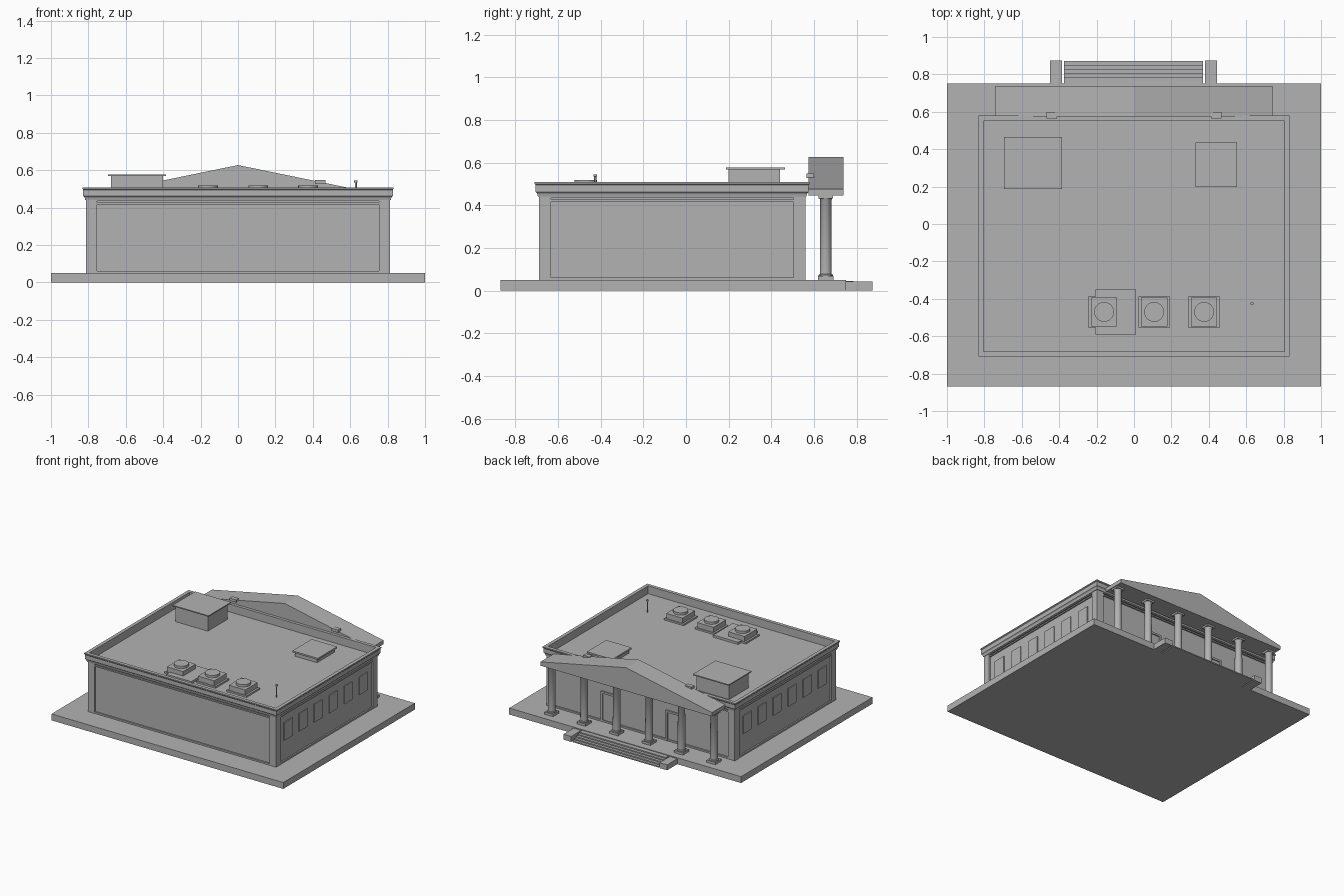
import bpy, bmesh, math
from mathutils import Vector

cube = bpy.data.objects.get("Cube")
if cube:
    bpy.data.objects.remove(cube, do_unlink=True)

stone = bpy.data.materials.new("grey_stone")
stone.use_nodes = True
GREY = (0.45, 0.45, 0.45, 1)
stone.diffuse_color = GREY
stone.node_tree.nodes["Principled BSDF"].inputs["Base Color"].default_value = GREY


def finish(name, bm, smooth=False):
    bmesh.ops.recalc_face_normals(bm, faces=bm.faces)
    mesh = bpy.data.meshes.new(name)
    bm.to_mesh(mesh)
    bm.free()
    mesh.materials.append(stone)
    obj = bpy.data.objects.new(name, mesh)
    bpy.context.collection.objects.link(obj)
    if smooth:
        bpy.ops.object.select_all(action='DESELECT')
        obj.select_set(True)
        bpy.context.view_layer.objects.active = obj
        bpy.ops.object.shade_smooth_by_angle(angle=math.radians(40))
    return obj


def add_box(bm, x, y, z):
    """Add a box given its (low, high) range on each axis."""
    verts = bmesh.ops.create_cube(bm, size=1)["verts"]
    for v in verts:
        v.co = Vector([(r[0] + r[1]) / 2 + c * (r[1] - r[0])
                       for r, c in zip((x, y, z), v.co)])


def box(name, x, y, z):
    bm = bmesh.new()
    add_box(bm, x, y, z)
    return finish(name, bm)


def around(c, half):
    return (c - half, c + half)


def lathe(name, x, y, profile, sides=24):
    """Spin a (radius, height) profile about a vertical axis."""
    bm = bmesh.new()
    rings = [[bm.verts.new((x + r * math.cos(math.tau * i / sides),
                            y + r * math.sin(math.tau * i / sides), z))
              for i in range(sides)] for r, z in profile]
    for low, high in zip(rings, rings[1:]):
        for i in range(sides):
            j = (i + 1) % sides
            bm.faces.new((low[i], low[j], high[j], high[i]))
    bm.faces.new(rings[0])
    bm.faces.new(rings[-1])
    return finish(name, bm, smooth=True)


# Ground slab and main walls
WX, FRONT, BACK = 0.8125, -0.69, 0.56
DECK = 0.445
GROUND = 0.05
box("ground_slab", (-1, 1), (-0.87, 0.75), (0, GROUND))
DEPTH = 0.012
box("wall_core", (-WX + DEPTH, WX - DEPTH), (FRONT + DEPTH, BACK - DEPTH), (GROUND, DECK))

# Corner piers framing the recessed wall panels
for sx, side in ((-1, "right"), (1, "left")):
    xr = tuple(sorted((sx * 0.755, sx * WX)))
    box("front_pier_" + side, xr, (FRONT, FRONT + 0.057), (GROUND, DECK))
    box("back_pier_" + side, xr, (BACK - 0.057, BACK), (GROUND, DECK))

# Plinth and upper rails
for name, z, inset in (("plinth", (GROUND, 0.062), 0.001),
                       ("panel_head_rail", (0.416, 0.426), 0.001),
                       ("frieze_band", (0.434, DECK), 0.0)):
    box(name, around(0, WX - inset), (FRONT + inset, BACK - inset), z)

# Cornice and parapet: a profile swept round the rectangular roof edge
bm = bmesh.new()
profile = [(-0.01, 0.44), (0.004, 0.44), (0.008, 0.455), (0.015, 0.462),
           (0.015, 0.495), (0.019, 0.5), (0.019, 0.508), (-0.008, 0.508), (-0.008, 0.44)]
loops = []
for off, z in profile:
    x, y0, y1 = WX + off, FRONT - off, BACK + off
    loops.append([bm.verts.new(p) for p in
                  ((-x, y0, z), (x, y0, z), (x, y1, z), (-x, y1, z))])
for a, b in zip(loops, loops[1:]):
    for i in range(4):
        j = (i + 1) % 4
        bm.faces.new((a[i], a[j], b[j], b[i]))
finish("cornice", bm)
box("roof_deck", around(0, WX - 0.005), (FRONT + 0.005, BACK - 0.005), (0.437, DECK + 0.002))

# Windows along both side walls
for sx, side in ((-1, "right"), (1, "left")):
    bm = bmesh.new()
    face = sx * (WX - DEPTH)
    for i in range(6):
        add_box(bm, around(face, 0.007), around(-0.53 + 0.185 * i, 0.05), (0.215, 0.355))
    finish("windows_" + side, bm)

# Portico doors with raised surrounds
wall = BACK - DEPTH
for x, side in ((-0.28, "right"), (0.28, "left")):
    box("door_leaf_" + side, around(x, 0.05), around(wall, 0.004), (GROUND, 0.27))
    bm = bmesh.new()
    for sx in (-1, 1):
        add_box(bm, around(x + sx * 0.058, 0.008), around(wall, 0.012), (GROUND, 0.285))
    add_box(bm, around(x, 0.066), around(wall, 0.012), (0.27, 0.285))
    finish("door_frame_" + side, bm)

# Portico columns
CY = 0.655
for i in range(6):
    x = -0.7 + 0.28 * i
    n = str(i + 1)
    box("column_base_" + n, around(x, 0.037), around(CY, 0.037), (GROUND, 0.068))
    lathe("column_shaft_" + n, x, CY, [(0.033, 0.068), (0.033, 0.074), (0.028, 0.078),
                                       (0.026, 0.425), (0.031, 0.432)])
    box("column_capital_" + n, around(x, 0.033), around(CY, 0.033), (0.432, 0.447))

# Entablature and pediment
PY = (0.575, 0.737)
box("entablature", (-0.74, 0.74), PY, (DECK, 0.475))
bm = bmesh.new()
ends = [[bm.verts.new((x, y, z)) for x, z in ((-0.74, 0.475), (0.74, 0.475), (0, 0.627))]
        for y in PY]
for f in ends:
    bm.faces.new(f)
for i in range(3):
    j = (i + 1) % 3
    bm.faces.new((ends[0][i], ends[0][j], ends[1][j], ends[1][i]))
finish("pediment", bm)
for x, side in ((-0.44, "right"), (0.44, "left")):
    box("pediment_bracket_" + side, around(x, 0.028), (0.565, 0.6), (0.527, 0.548))

# Entrance steps and cheek blocks
for i in range(5):
    box("step_" + str(i + 1), (-0.375, 0.37), (0.745, 0.872 - 0.022 * i),
        (0, 0.009 * (i + 1)))
for x, side in ((-0.417, "right"), (0.412, "left")):
    box("step_cheek_" + side, around(x, 0.033), (0.745, 0.875), (0, 0.042))

# Roof stair house
box("roof_house", (-0.68, -0.4), (0.2, 0.44), (DECK, 0.568))
box("roof_house_lid", (-0.695, -0.385), (0.187, 0.465), (0.568, 0.576))

# Roof hatch
box("roof_hatch", (0.345, 0.535), (0.21, 0.425), (DECK, 0.478))
box("roof_hatch_lid", (0.33, 0.55), (0.198, 0.437), (0.478, 0.49))

# Air units: pad, housing and round fan
AY = -0.47
for i, x in enumerate((-0.16, 0.108, 0.375)):
    n = str(i + 1)
    box("air_unit_pad_" + n, around(x, 0.085), around(AY, 0.083), (DECK, 0.46))
    box("air_unit_" + n, around(x, 0.07), around(AY, 0.077), (DECK, 0.5))
    lathe("air_unit_fan_" + n, x, AY, [(0.053, 0.5), (0.053, 0.518)])
box("duct_plate", (-0.205, 0.01), (-0.59, -0.35), (DECK, 0.465))

# Vent pipe
lathe("vent_pipe", 0.63, -0.425, [(0.005, DECK), (0.005, 0.533), (0.009, 0.534), (0.009, 0.545)], 12)
